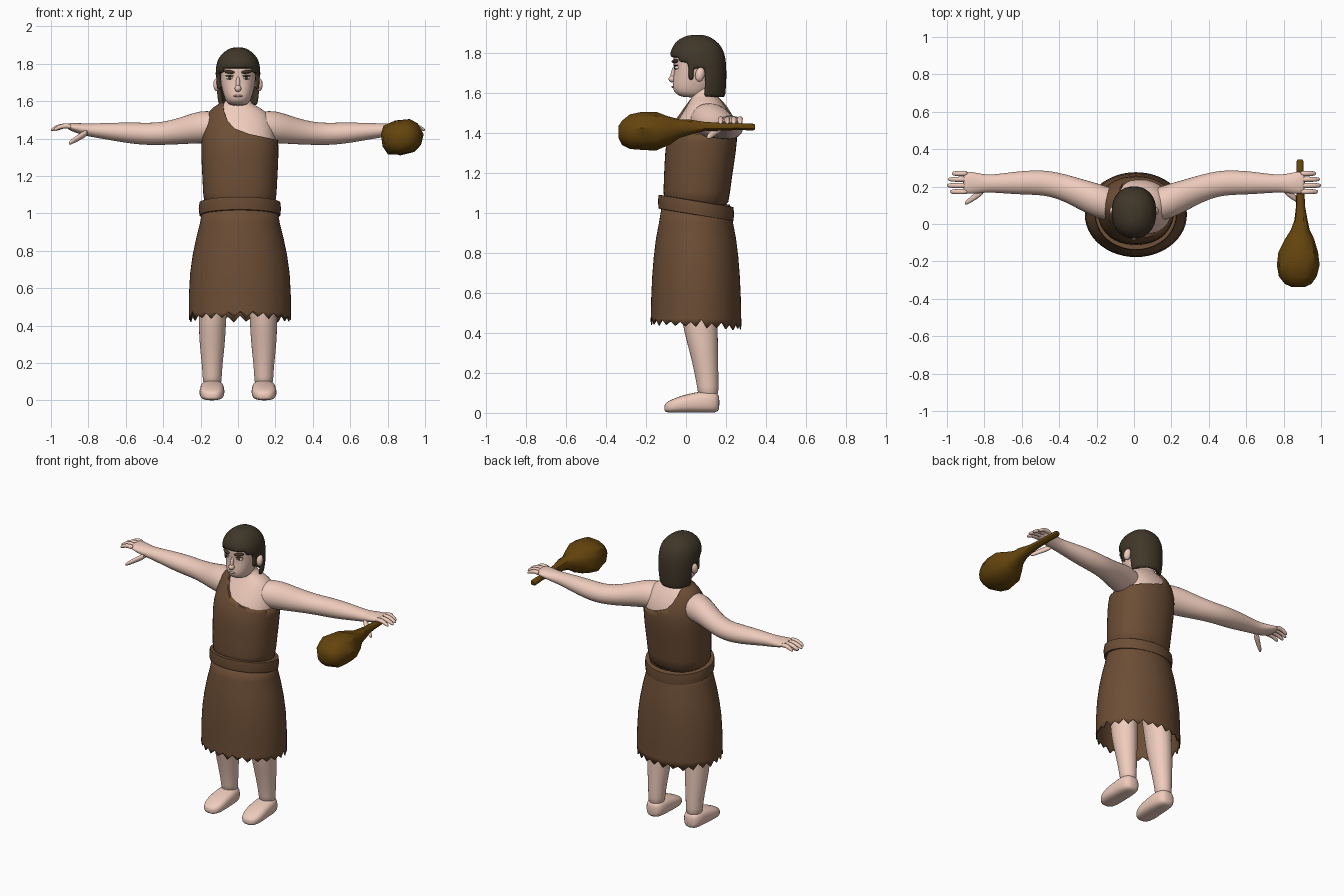
import bpy, bmesh, math, random
from mathutils import Matrix, Euler

random.seed(4)


def material(name, rgb):
    m = bpy.data.materials.new(name)
    m.diffuse_color = (*rgb, 1)
    return m


SKIN = material("skin", (0.86, 0.60, 0.50))
LIP = material("lip", (0.70, 0.43, 0.37))
HIDE = material("hide", (0.15, 0.075, 0.036))
HAIR = material("hair", (0.052, 0.038, 0.022))
WOOD = material("wood", (0.13, 0.058, 0.004))
WHITE = material("eye_white", (0.8, 0.75, 0.7))


def finish(name, bm, mat, mirror=False, sub=0, angle=50):
    bmesh.ops.recalc_face_normals(bm, faces=bm.faces)
    me = bpy.data.meshes.new(name)
    bm.to_mesh(me)
    bm.free()
    me.materials.append(mat)
    ob = bpy.data.objects.new(name, me)
    bpy.context.collection.objects.link(ob)
    bpy.ops.object.select_all(action='DESELECT')
    ob.select_set(True)
    bpy.context.view_layer.objects.active = ob
    bpy.ops.object.shade_smooth_by_angle(angle=math.radians(angle))
    if mirror:
        ob.modifiers.new("Mirror", 'MIRROR')
    if sub:
        s = ob.modifiers.new("Smooth", 'SUBSURF')
        s.levels = s.render_levels = sub
    return ob


def loft_bm(rings, axis='z', n=16, p=2.0, caps=True, jitter=0, turn=0):
    """Rings of (position, centre u, centre v, radius u, radius v) along an axis."""
    bm = bmesh.new()
    loops = []
    for t, cu, cv, ru, rv in rings:
        loop = []
        for i in range(n):
            a = 2 * math.pi * i / n
            c, s = math.cos(a), math.sin(a)
            k = 1 + random.uniform(-jitter, jitter)
            du = ru * k * math.copysign(abs(c) ** (2 / p), c)
            dv = rv * k * math.copysign(abs(s) ** (2 / p), s)
            u = cu + du * math.cos(turn) - dv * math.sin(turn)
            v = cv + du * math.sin(turn) + dv * math.cos(turn)
            co = {'x': (t, u, v), 'y': (u, t, v), 'z': (u, v, t)}[axis]
            loop.append(bm.verts.new(co))
        loops.append(loop)
    for a, b in zip(loops, loops[1:]):
        for i in range(n):
            j = (i + 1) % n
            bm.faces.new((a[i], a[j], b[j], b[i]))
    if caps:
        bm.faces.new(loops[0])
        bm.faces.new(loops[-1])
    return bm


def fb(rows):
    """Turn (z, front, back, half width) into loft rings."""
    return [(z, 0, (f + b) / 2, w, (b - f) / 2) for z, f, b, w in rows]


def blob(name, loc, size, mat, mirror=False, rot=(0, 0, 0)):
    bm = bmesh.new()
    m = Matrix.LocRotScale(loc, Euler(rot), size)
    bmesh.ops.create_uvsphere(bm, u_segments=16, v_segments=10, radius=1, matrix=m)
    return finish(name, bm, mat, mirror)


# Torso and neck
body = [(1.0, .01, .05, .195, .165), (1.1, .01, .052, .197, .167),
        (1.25, .01, .067, .206, .176), (1.36, .01, .078, .21, .18),
        (1.43, .01, .09, .203, .167), (1.50, .01, .10, .188, .135),
        (1.555, .005, .10, .16, .10), (1.585, 0, .095, .105, .078),
        (1.605, 0, .09, .072, .068), (1.68, 0, .085, .068, .062)]
finish("torso", loft_bm([(z - .008, x, y, a - .012, b - .012) for z, x, y, a, b in body],
                        n=24, p=2.2), SKIN, sub=1)

# Tunic top, trimmed to a one-shoulder neckline
top = finish("tunic_top", loft_bm(body, n=24, p=2.2), HIDE, sub=1, angle=40)
outline = [(-.3, 1.01), (.3, 1.01), (.3, 1.37), (.2, 1.395), (.13, 1.41), (.06, 1.425),
           (-.02, 1.455), (-.055, 1.495), (-.075, 1.55), (-.085, 1.65), (-.155, 1.65),
           (-.165, 1.52), (-.192, 1.42), (-.22, 1.37), (-.3, 1.36)]
bm = bmesh.new()
face = bm.faces.new([bm.verts.new((x, -.5, z)) for x, z in outline])
out = bmesh.ops.extrude_face_region(bm, geom=[face])
bmesh.ops.translate(bm, vec=(0, 1, 0),
                    verts=[g for g in out["geom"] if isinstance(g, bmesh.types.BMVert)])
cutter = finish("neckline_cutter", bm, HIDE)
cutter.hide_render = True
trim = top.modifiers.new("Trim", 'BOOLEAN')
trim.operation, trim.object, trim.solver = 'INTERSECT', cutter, 'EXACT'
bpy.context.view_layer.objects.active = top
for name in ("Smooth", "Trim"):
    bpy.ops.object.modifier_apply(modifier=name)
bpy.data.objects.remove(cutter)

# Skirt with ragged hem
N = 52
skirt = loft_bm([(1.04, .01, .05, .197, .17), (.95, .01, .05, .213, .185),
                 (.87, .01, .05, .233, .2), (.78, .01, .05, .252, .211),
                 (.68, .01, .05, .266, .219), (.57, .01, .05, .272, .224),
                 (.47, .01, .05, .273, .226), (.43, .01, .05, .273, .227)], n=N, caps=False)
skirt.verts.ensure_lookup_table()
for i, v in enumerate(skirt.verts[-N:]):
    v.co.z += (i % 2) * random.uniform(.02, .035) + random.uniform(-.006, .006)
    v.co.z -= .06 * (v.co.y - .05)
ob = finish("skirt", skirt, HIDE)
ob.modifiers.new("Thickness", 'SOLIDIFY').thickness = .006

# Belt, lower at the back
belt = loft_bm([(.988, .01, .05, .195, .165), (.99, .01, .05, .216, .187),
                (1.025, .01, .05, .22, .19), (1.058, .01, .05, .216, .187),
                (1.06, .01, .05, .19, .16)], n=40, caps=False)
for v in belt.verts:
    v.co.z += .165 * (.05 - v.co.y)
finish("belt", belt, HIDE)

# Arms and hands
finish("arm", loft_bm([
    (.06, .10, 1.455, .08, .075), (.13, .105, 1.46, .092, .088), (.20, .125, 1.463, .096, .089),
    (.28, .155, 1.447, .087, .077), (.36, .19, 1.432, .076, .066), (.45, .217, 1.424, .069, .06),
    (.53, .222, 1.427, .067, .06), (.62, .22, 1.433, .063, .054), (.72, .217, 1.441, .052, .043),
    (.79, .216, 1.445, .047, .036), (.84, .218, 1.452, .057, .031), (.89, .221, 1.462, .062, .023),
    (.915, .221, 1.466, .055, .014)], 'x'), SKIN, True, 1)
for label, y, tip in (("index", .173, .985), ("middle", .206, 1.0),
                      ("ring", .239, .995), ("little", .27, .975)):
    d = tip - .885
    finish(label + "_finger", loft_bm([
        (.885, y, 1.463, .015, .015), (.885 + d * .4, y, 1.471, .015, .014),
        (.885 + d * .75, y, 1.460, .014, .013), (tip - .008, y, 1.45, .011, .01),
        (tip, y, 1.447, .005, .005)], 'x', 10), SKIN, True, 1)
finish("thumb", loft_bm([
    (.80, .185, 1.437, .026, .022), (.84, .155, 1.413, .022, .02), (.87, .132, 1.395, .018, .017),
    (.895, .116, 1.38, .014, .014), (.905, .109, 1.374, .006, .006)], 'x', 10), SKIN, True, 1)

# Legs and feet
finish("leg", loft_bm([
    (.07, .138, .112, .05, .052), (.13, .138, .109, .052, .054), (.2, .138, .102, .057, .061),
    (.3, .138, .09, .069, .071), (.4, .137, .075, .074, .086), (.5, .135, .065, .077, .092),
    (.7, .125, .055, .09, .1), (.92, .10, .05, .1, .11)]), SKIN, True, 1)
finish("foot", loft_bm([
    (.168, .138, .05, .028, .036), (.15, .138, .053, .054, .053), (.10, .138, .056, .065, .056),
    (.04, .138, .051, .066, .051), (-.02, .14, .044, .069, .044), (-.07, .14, .034, .062, .034),
    (-.1, .14, .027, .042, .025), (-.109, .14, .025, .018, .012)], 'y', p=2.8), SKIN, True, 1)

# Head and face
finish("head", loft_bm(fb([
    (1.575, -.02, .08, .04), (1.595, -.055, .11, .062), (1.62, -.068, .13, .073),
    (1.66, -.066, .155, .085), (1.70, -.06, .17, .093), (1.74, -.062, .18, .097),
    (1.78, -.068, .18, .098), (1.83, -.05, .17, .086), (1.86, -.01, .13, .05)]),
    n=24, p=2.3), SKIN, sub=1)
blob("nose_tip", (0, -.067, 1.668), (.018, .02, .018), SKIN)
blob("nose_bridge", (0, -.062, 1.695), (.011, .014, .04), SKIN, rot=(-.2, 0, 0))
blob("mouth", (0, -.065, 1.628), (.025, .008, .006), LIP)
blob("eye", (.045, -.046, 1.725), (.02, .012, .009), WHITE, True, (0, 0, .35))
blob("iris", (.043, -.053, 1.725), (.01, .008, .009), HAIR, True)
blob("eyelid", (.045, -.050, 1.735), (.023, .012, .004), HAIR, True, (0, 0, .35))
blob("eyebrow", (.046, -.055, 1.757), (.031, .013, .010), HAIR, True, (0, -.12, .4))
blob("ear", (.11, .07, 1.69), (.022, .024, .037), SKIN, True, (-.2, 0, .3))

# Hair shell, opened around the face
hair = loft_bm(fb([
    (1.575, -.07, .195, .105), (1.60, -.07, .198, .112), (1.63, -.07, .2, .116),
    (1.66, -.07, .202, .119), (1.69, -.07, .202, .12), (1.72, -.07, .202, .12),
    (1.75, -.075, .2, .12), (1.775, -.079, .197, .119), (1.80, -.079, .19, .115),
    (1.83, -.068, .178, .105), (1.86, -.045, .15, .08), (1.88, -.01, .115, .05),
    (1.888, .02, .09, .025)]), n=32, p=2.2)
gone = []
for f in hair.faces:
    c = f.calc_center_median()
    limit = -.03 if c.z > 1.74 else (.005 if c.z > 1.66 else .085)
    if c.z < 1.785 and (c.y < limit or len(f.verts) > 4):
        gone.append(f)
    elif 1.66 < c.z < 1.72 and .045 < c.y < .09:
        gone.append(f)
bmesh.ops.delete(hair, geom=gone, context='FACES')
ob = finish("hair", hair, HAIR, angle=60)
ob.modifiers.new("Thickness", 'SOLIDIFY').thickness = .024
ob.modifiers.new("Smooth", 'SUBSURF').levels = 1

# Wooden club
finish("club", loft_bm([
    (.345, .888, 1.428, .012, .012), (.335, .888, 1.428, .019, .017), (.25, .888, 1.43, .019, .017),
    (.16, .889, 1.43, .022, .02), (.09, .89, 1.43, .025, .024), (.02, .893, 1.427, .037, .036),
    (-.03, .89, 1.42, .048, .046), (-.08, .885, 1.413, .078, .068), (-.15, .876, 1.41, .105, .093),
    (-.22, .873, 1.405, .115, .094), (-.28, .873, 1.402, .1, .084), (-.32, .877, 1.402, .07, .06),
    (-.337, .88, 1.403, .035, .03)], 'y', 11, 2.5, jitter=.06, turn=.15), WOOD, angle=35)
